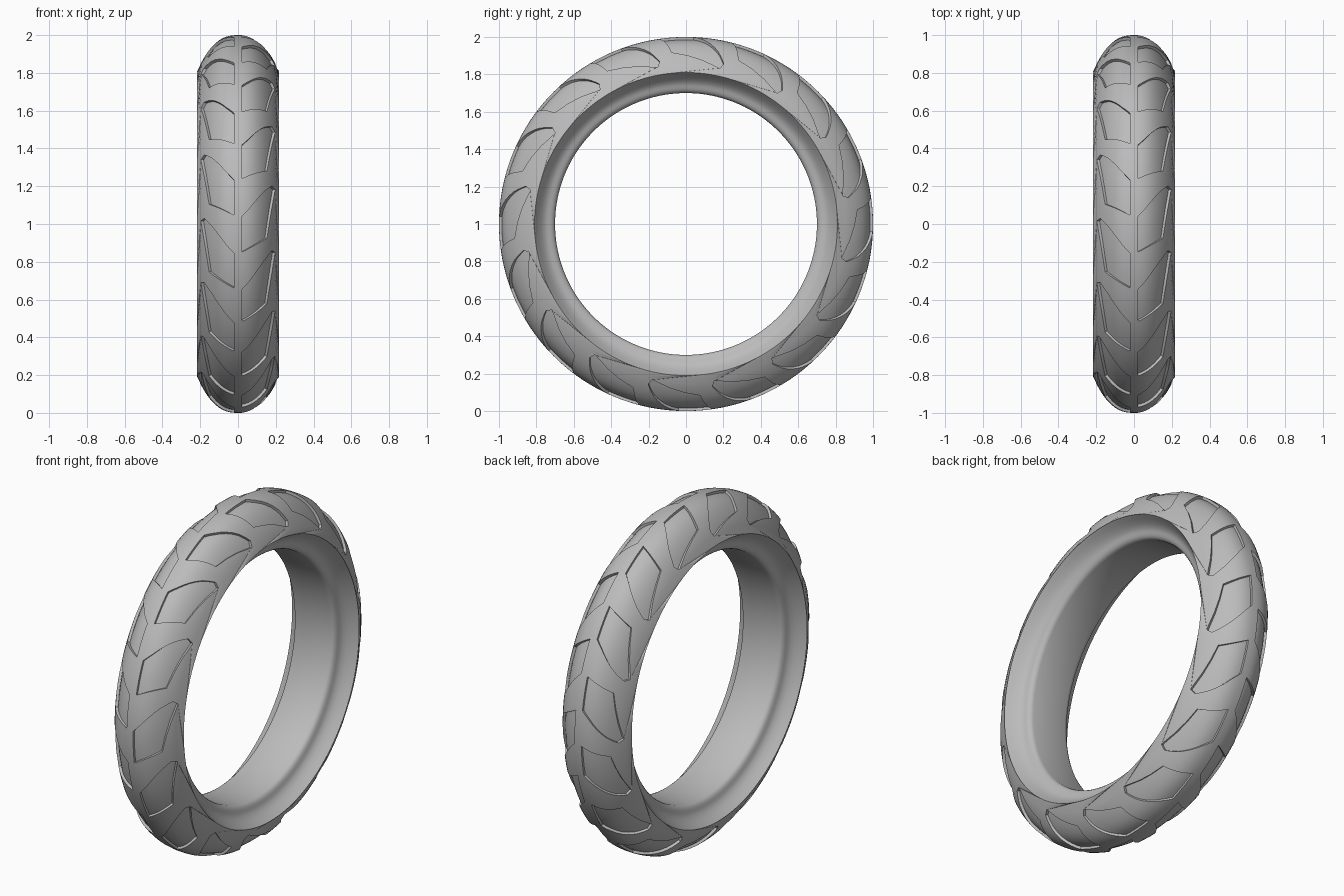
import bpy, bmesh, math

if "Cube" in bpy.data.objects:
    bpy.data.objects.remove(bpy.data.objects["Cube"], do_unlink=True)

BLOCKS, SEG, DEPTH = 16, 6, 0.015      # pockets per side, steps per pocket or gap
PITCH = 360 / BLOCKS
EDGE = 0.217                           # half width of the tread

# Pocket outline: (x, angle in degrees behind the tip)
LOWER = [(0.021, -21.8), (0.153, -18), (0.196, -1.2)]
UPPER = [(0.021, -11), (0.06, -8.6), (0.10, -5.6), (0.14, -2.6), (0.18, 0), (0.196, -0.9)]
# Bead and inner wall: (x, radius)
BEAD = [(0.192, 0.793), (0.166, 0.775), (0.150, 0.757), (0.143, 0.745), (0.139, 0.733),
        (0.135, 0.722), (0.129, 0.711), (0.120, 0.704), (0.108, 0.70), (0, 0.70)]
COLUMNS = [0.021, 0.04, 0.06, 0.08, 0.10, 0.12, 0.14, 0.153, 0.167, 0.18, 0.196]


def interpolate(points, x):
    for (xa, a), (xb, b) in zip(points, points[1:]):
        if x <= xb:
            return a + (b - a) * (x - xa) / (xb - xa)
    return points[-1][1]


def tread_radius(x):
    return 1 - 0.19 * (x / EDGE) ** 2.5


def ring_angles(x):
    """Angles of one ring of vertices, following the pocket outline where there is one."""
    if COLUMNS[0] <= x <= COLUMNS[-1]:
        low, high = interpolate(LOWER, x), interpolate(UPPER, x)
    else:
        low, high = -PITCH, -PITCH / 2
    angles = []
    for b in range(BLOCKS):
        start = b * PITCH
        angles += [start + low + (high - low) * i / SEG for i in range(SEG)]
        angles += [start + high + (low + PITCH - high) * i / SEG for i in range(SEG)]
    return angles


def build_half(bm, side, phase):
    rings = [(x, tread_radius(x), ring_angles(x)) for x in [0] + COLUMNS + [EDGE]]
    rings += [(x, r, ring_angles(0)) for x, r in BEAD]
    verts = []
    for x, r, angles in rings:
        verts.append([bm.verts.new((side * x, -r * math.cos(math.radians(a + phase)),
                                    1 + r * math.sin(math.radians(a + phase)))) for a in angles])
    pockets = []
    for c, (ring, after) in enumerate(zip(verts, verts[1:])):
        for i in range(len(ring)):
            j = (i + 1) % len(ring)
            quad = [ring[i], after[i], after[j], ring[j]]
            face = bm.faces.new(quad if side < 0 else quad[::-1])
            if 1 <= c < len(COLUMNS) and i % (2 * SEG) < SEG:
                pockets.append(face)
    return pockets


# Tyre: two halves, with the tread pattern of one side shifted by half a pitch
bm = bmesh.new()
pockets = build_half(bm, 1, 13.25) + build_half(bm, -1, 2)

# Sink the pockets towards the core of the tyre
new = bmesh.ops.extrude_face_region(bm, geom=pockets)["geom"]
bmesh.ops.delete(bm, geom=[f for f in pockets if f.is_valid], context="FACES")
for v in [g for g in new if isinstance(g, bmesh.types.BMVert)]:
    radius = math.hypot(v.co.y, v.co.z - 1)
    core = v.co.copy()
    core.x = 0
    core.y *= 0.79 / radius
    core.z = 1 + (core.z - 1) * 0.79 / radius
    v.co += (core - v.co).normalized() * DEPTH

bmesh.ops.remove_doubles(bm, verts=bm.verts, dist=0.0002)
bmesh.ops.recalc_face_normals(bm, faces=bm.faces)
mesh = bpy.data.meshes.new("tyre")
bm.to_mesh(mesh)
bm.free()
tyre = bpy.data.objects.new("tyre", mesh)
bpy.context.collection.objects.link(tyre)

# Plain grey rubber
rubber = bpy.data.materials.new("grey rubber")
rubber.use_nodes = True
rubber.diffuse_color = (0.5, 0.5, 0.5, 1)
rubber.node_tree.nodes["Principled BSDF"].inputs["Base Color"].default_value = (0.5, 0.5, 0.5, 1)
mesh.materials.append(rubber)

bpy.ops.object.select_all(action="DESELECT")
tyre.select_set(True)
bpy.context.view_layer.objects.active = tyre
bpy.ops.object.shade_smooth_by_angle(angle=math.radians(30))
